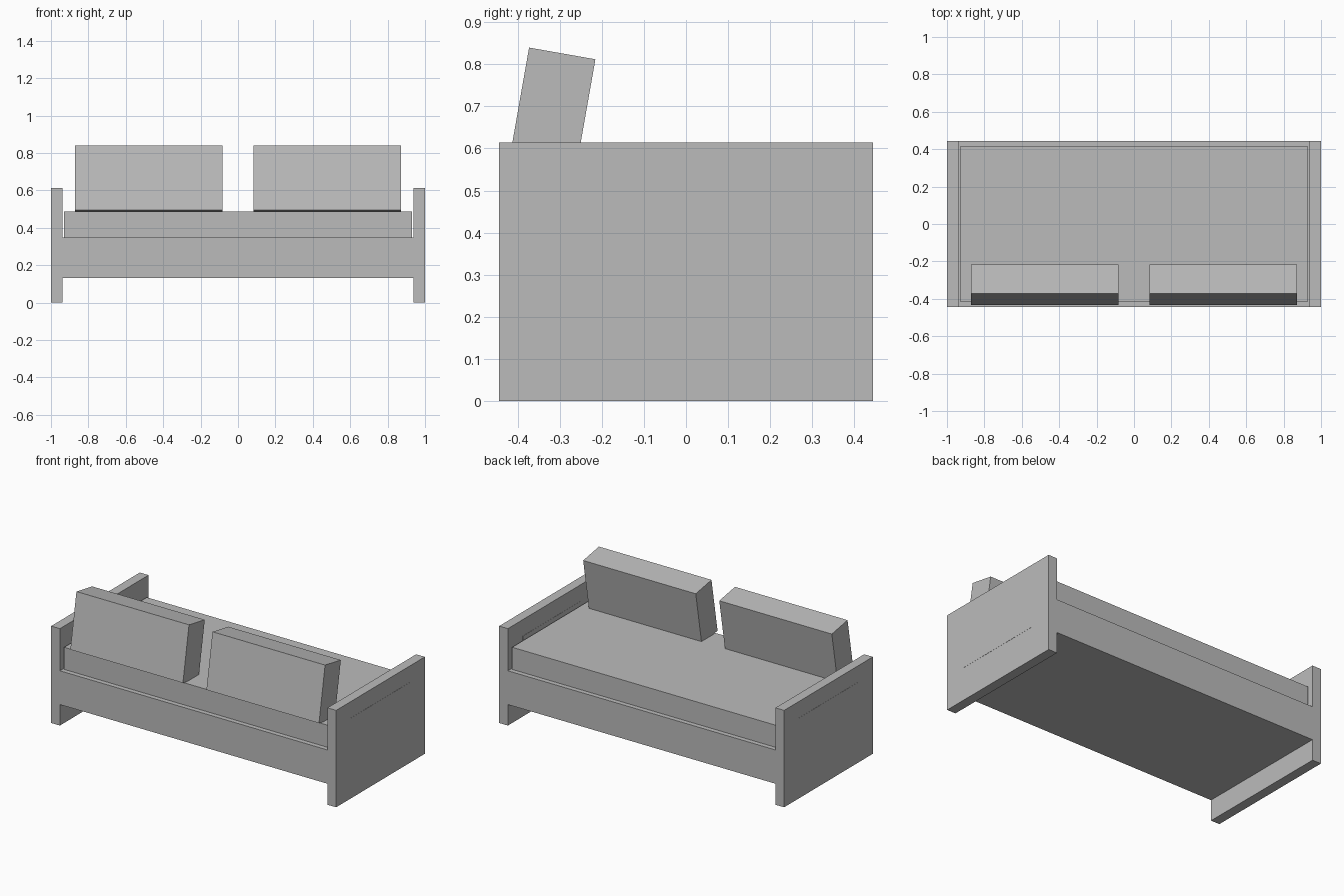
import bpy
import math

if "Cube" in bpy.data.objects:
    bpy.data.objects.remove(bpy.data.objects["Cube"])

grey = bpy.data.materials.new("plain grey")
grey.diffuse_color = (0.5, 0.5, 0.5, 1)
grey.use_nodes = True
grey.node_tree.nodes["Principled BSDF"].inputs["Base Color"].default_value = grey.diffuse_color


def box(name, centre, size, tilt=0.0):
    """Add a flat-sided box, optionally leaning about the x axis."""
    bpy.ops.mesh.primitive_cube_add(size=1, location=centre)
    ob = bpy.context.object
    ob.name = name
    ob.scale = size
    bpy.ops.object.transform_apply(location=False, rotation=False, scale=True)
    ob.rotation_euler.x = tilt
    ob.data.materials.append(grey)
    return ob


# Solid seat base, flush with the arm panels front and back
box("seat_base", (0, 0, 0.24), (1.88, 0.888, 0.214))

# Mattress on top of the base
box("mattress", (0, 0, 0.417), (1.858, 0.828, 0.14))

for side, label in ((-1, "left"), (1, "right")):
    # Full-height arm panel reaching the floor
    box(label + "_arm_panel", (side * 0.9685, 0, 0.307), (0.061, 0.888, 0.614))
    # Barely raised plate on the outside and inside of the arm
    box(label + "_arm_inlay", (side * 0.9685, 0, 0.36), (0.063, 0.592, 0.3))
    # Leaning back cushion
    box(label + "_back_cushion", (side * 0.477, -0.3245, 0.6535),
        (0.789, 0.16, 0.35), -math.radians(10))
